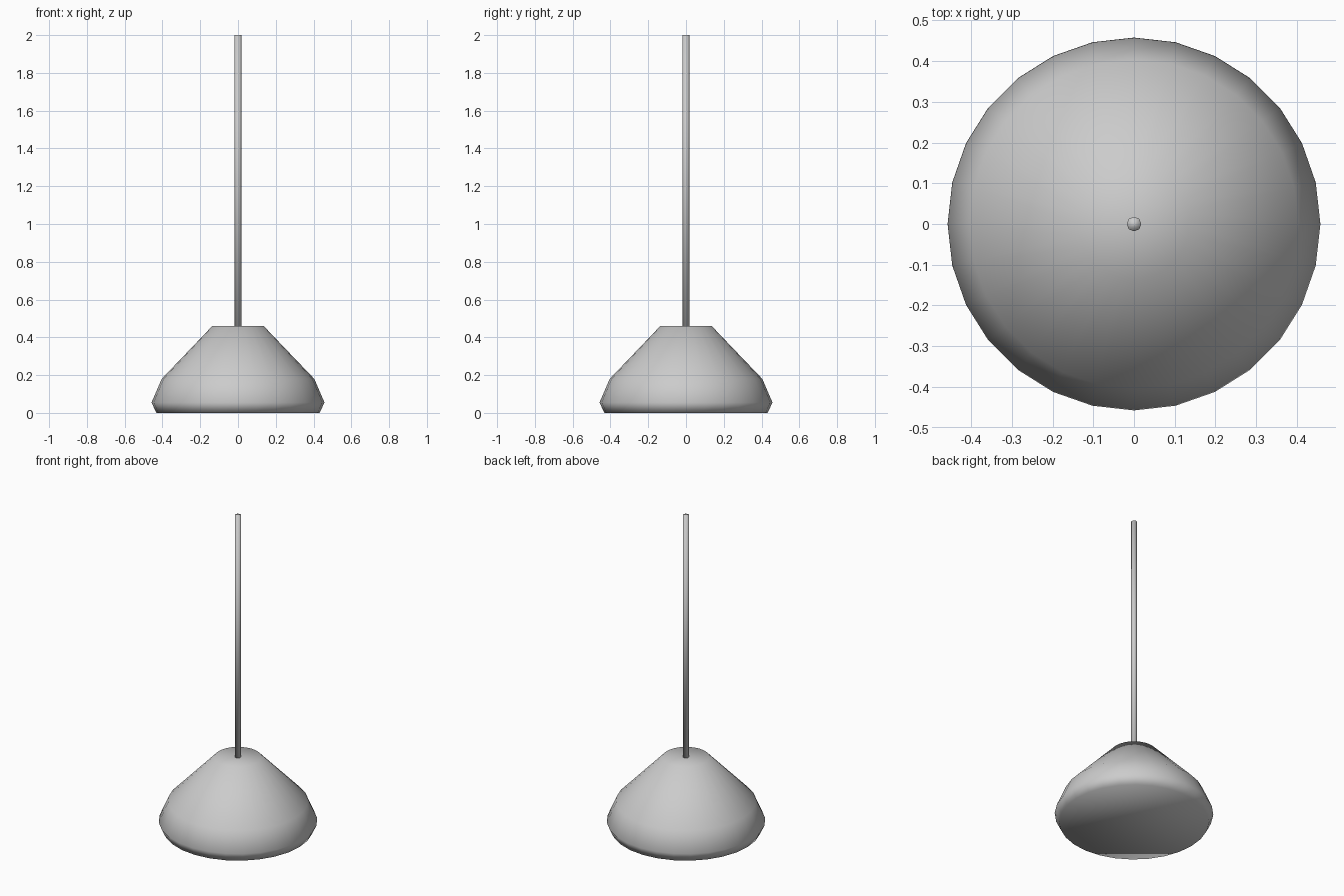
import bpy
import bmesh
from math import cos, sin, tau

cube = bpy.data.objects.get("Cube")
if cube:
    bpy.data.objects.remove(cube, do_unlink=True)

grey = bpy.data.materials.new("light grey")
grey.use_nodes = True
colour = (0.6, 0.6, 0.6, 1)
grey.diffuse_color = colour
grey.node_tree.nodes["Principled BSDF"].inputs["Base Color"].default_value = colour


def turned_solid(name, profile, sides):
    """Closed solid of revolution from (radius, height) pairs, bottom to top."""
    bm = bmesh.new()
    rings = [[bm.verts.new((r * cos(tau * i / sides), r * sin(tau * i / sides), z))
              for i in range(sides)] for r, z in profile]
    for low, high in zip(rings, rings[1:]):
        for i in range(sides):
            j = (i + 1) % sides
            bm.faces.new((low[i], low[j], high[j], high[i]))
    bm.faces.new(rings[0][::-1])
    bm.faces.new(rings[-1])
    for face in bm.faces:
        face.smooth = True
    mesh = bpy.data.meshes.new(name)
    bm.to_mesh(mesh)
    bm.free()
    mesh.materials.append(grey)
    obj = bpy.data.objects.new(name, mesh)
    bpy.context.collection.objects.link(obj)
    return obj


# Flared shade with a tucked-in lower rim
turned_solid("shade", [(0.432, 0), (0.458, 0.055), (0.404, 0.18), (0.136, 0.46)], 28)

# Thin rod rising from the flat top
turned_solid("rod", [(0.018, 0.46), (0.018, 2)], 8)
